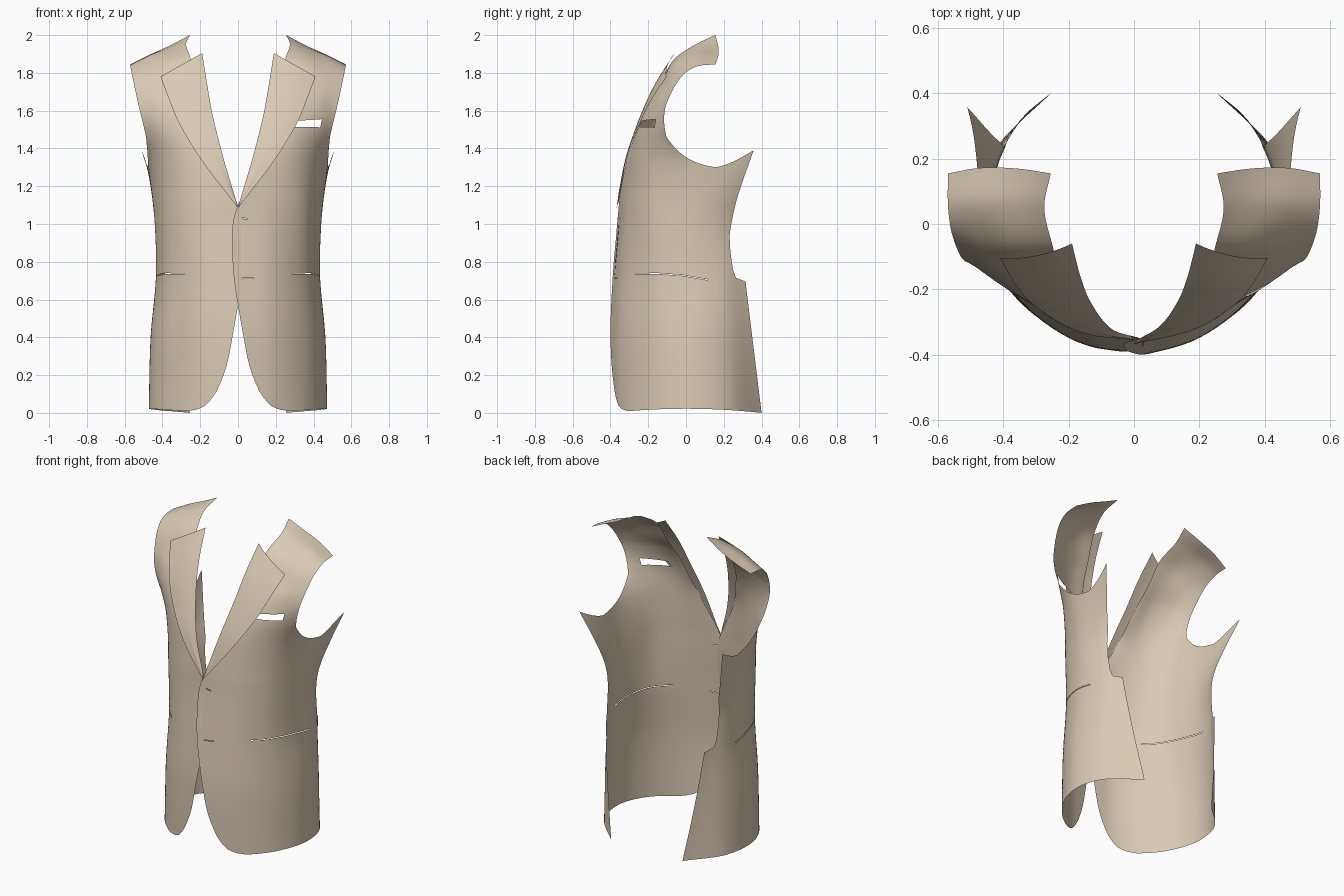
import bpy, bmesh
from mathutils import Vector
from mathutils.bvhtree import BVHTree

if "Cube" in bpy.data.objects:
    bpy.data.objects.remove(bpy.data.objects["Cube"])

cloth = bpy.data.materials.new("tan_cloth")
cloth.diffuse_color = (0.70, 0.595, 0.455, 1)
cloth.use_nodes = True
cloth.node_tree.nodes["Principled BSDF"].inputs["Base Color"].default_value = cloth.diffuse_color


def clamp(v):
    return max(0.0, min(1.0, v))


def curve(xs, ps, x):
    """Smooth curve through values ps placed at parameters xs."""
    n = len(xs)
    i = 0
    while i < n - 2 and x > xs[i + 1]:
        i += 1

    def slope(k):
        a, b = max(k - 1, 0), min(k + 1, n - 1)
        return (ps[b] - ps[a]) / (xs[b] - xs[a])
    h = xs[i + 1] - xs[i]
    t = (x - xs[i]) / h
    return (ps[i] * (2*t**3 - 3*t*t + 1) + slope(i) * (h * (t**3 - 2*t*t + t))
            + ps[i + 1] * (3*t*t - 2*t**3) + slope(i + 1) * (h * (t**3 - t*t)))


def linear(table, x):
    for (a, va), (b, vb) in zip(table, table[1:]):
        if x <= b:
            return va + (vb - va) * (x - a) / (b - a)
    return table[-1][1]


# Body cross-sections (x, y), from the front opening round to the back edge
BODY_Z = [0, .4, .72, 1.0, 1.2, 1.4]
BODY = [
    [(-.03, -.41), (.2, -.345), (.38, -.205), (.47, 0), (.43, .22), (.255, .40)],
    [(-.03, -.415), (.2, -.348), (.375, -.20), (.46, 0), (.43, .2), (.31, .36)],
    [(-.03, -.39), (.19, -.332), (.36, -.19), (.43, 0), (.42, .18), (.35, .32)],
    [(-.03, -.365), (.19, -.315), (.36, -.195), (.435, 0), (.43, .15), (.39, .27)],
    [(-.03, -.358), (.2, -.305), (.365, -.20), (.45, 0), (.465, .17), (.45, .30)],
    [(-.03, -.33), (.22, -.285), (.395, -.19), (.478, 0), (.495, .2), (.515, .37)]]
BODY = [[Vector(p) for p in row] for row in BODY]
U = [0, .2, .4, .6, .8, 1]

# Chest and shoulder rows, from neck edge to armhole
CHEST = [
    [(.13, -.308, 1.37), (.29, -.262, 1.365), (.408, -.16, 1.36), (.475, -.045, 1.35)],
    [(.155, -.277, 1.45), (.285, -.262, 1.45), (.405, -.19, 1.45), (.485, -.10, 1.45)],
    [(.20, -.222, 1.60), (.30, -.220, 1.60), (.42, -.178, 1.59), (.515, -.115, 1.58)],
    [(.23, -.138, 1.74), (.33, -.138, 1.73), (.44, -.113, 1.72), (.538, -.085, 1.68)],
    [(.25, -.065, 1.87), (.36, -.062, 1.85), (.46, -.045, 1.815), (.56, -.02, 1.785)],
    [(.275, .05, 1.95), (.37, .055, 1.92), (.47, .06, 1.885), (.57, .06, 1.835)],
    [(.255, .155, 2.0), (.36, .17, 1.945), (.47, .172, 1.895), (.57, .155, 1.845)]]
CHEST = [[Vector(p) for p in row] for row in CHEST]
CHEST_T = [1.15, 1.30, 1.36, 1.45, 1.6, 1.73, 1.86, 2.0, 2.12]

# Front edge x and back edge y by height
FRONT = [(0, .27), (.01, .225), (.03, .18), (.06, .15), (.12, .11), (.25, .06), (.4, .03),
         (.57, 0), (.7, -.02), (.85, -.03), (1.0, -.028), (1.1, 0), (1.3, .10)]
BACK = [(0, .40), (.695, .315), (.715, .265), (.75, .25), (.85, .235), (.95, .23),
        (1.1, .26), (1.3, .325)]
LEVELS = ([0, .01, .02, .035, .055, .08, .11, .15, .2] + [.25 + .055 * i for i in range(8)]
          + [.68, .695, .705, .715, .73] + [.76 + .045 * i for i in range(12)] + [1.3])
NA, NB = 26, 12


def body(u, z):
    return curve(BODY_Z, [curve(U, row, u) for row in BODY], z)


def solve(axis, target, z, lo, hi):
    for _ in range(22):
        mid = (lo + hi) / 2
        if body(mid, z)[axis] < target:
            lo = mid
        else:
            hi = mid
    return lo


def body_row(level):
    front = curve([a for a, _ in FRONT], [b for _, b in FRONT], level)
    u0 = solve(0, front, level, 0, .5)
    u1 = solve(1, .05, level, .4, 1)
    u2 = solve(1, linear(BACK, level), level, .4, 1)
    us = [u0 + (u1 - u0) * i / NA for i in range(NA)]
    us += [u1 + (u2 - u1) * i / NB for i in range(NB + 1)]
    row = []
    for u in us:
        y = body(u, level).y
        z = level + .09 * clamp((y - .15) / .175) ** 1.7 * clamp((level - 1) / .3) ** 2
        p = body(u, z)
        z += clamp(1 - level / .2) * .022 * max(0, 1 - (p.y / .4) ** 2)
        row.append(Vector((p.x, p.y, z)))
    return row


def add_grid(bm, rows, flip=False):
    vs = [[bm.verts.new(p) for p in r] for r in rows]
    for a, b in zip(vs, vs[1:]):
        for j in range(len(a) - 1):
            q = [a[j], a[j + 1], b[j + 1], b[j]]
            bm.faces.new(q[::-1] if flip else q)


def relax(bm, passes, inside, edge=lambda c: False):
    """Even out chosen verts; border verts slide only along the border."""
    for _ in range(passes):
        new = {}
        for v in bm.verts:
            rim = v.is_boundary
            if edge(v.co) if rim else inside(v.co):
                near = [e.other_vert(v).co for e in v.link_edges if e.is_boundary or not rim]
                new[v] = v.co.lerp(sum(near, Vector()) / len(near), .5)
        for v, co in new.items():
            v.co = co


def cut_slot(bm, axis, pts):
    """Cut a convex hole, given in (x, z) or (y, z), through the cloth."""
    lo = [min(p[k] for p in pts) - .002 for k in (0, 1)]
    hi = [max(p[k] for p in pts) + .002 for k in (0, 1)]
    mid = Vector((sum(p[0] for p in pts), sum(p[1] for p in pts))) / len(pts)

    def near(f):
        if axis == 0 and f.calc_center_median().y > 0:
            return False
        return all(min(v.co[c] for v in f.verts) < hi[k] and max(v.co[c] for v in f.verts) > lo[k]
                   for k, c in ((0, axis), (1, 2)))
    planes = []
    for a, b in zip(pts, pts[1:] + pts[:1]):
        n2 = Vector((b[1] - a[1], a[0] - b[0])).normalized()
        if n2.dot(mid - Vector(a)) > 0:
            n2 = -n2
        co, no = Vector((0, 0, a[1])), Vector((0, 0, n2.y))
        co[axis], no[axis] = a[0], n2.x
        planes.append((co, no))
        faces = [f for f in bm.faces if near(f)]
        geom = set(faces) | {e for f in faces for e in f.edges} | {v for f in faces for v in f.verts}
        bmesh.ops.bisect_plane(bm, geom=list(geom), dist=1e-5, plane_co=co, plane_no=no)
    dead = [f for f in bm.faces if near(f)
            and all((f.calc_center_median() - co).dot(no) < 0 for co, no in planes)]
    bmesh.ops.delete(bm, geom=dead, context='FACES')


def finish(bm, name, side):
    if side < 0:  # mirrored side tucks behind at the front overlap
        for v in bm.verts:
            v.co.y += .012 * clamp(1 - abs(v.co.x) / .12) * clamp((1.3 - v.co.z) / .15)
            v.co.x = -v.co.x
        bmesh.ops.reverse_faces(bm, faces=bm.faces[:])
    me = bpy.data.meshes.new(name)
    bm.to_mesh(me)
    bm.free()
    me.materials.append(cloth)
    for p in me.polygons:
        p.use_smooth = True
    bpy.context.collection.objects.link(bpy.data.objects.new(name, me))


lower = [body_row(z) for z in LEVELS]
below = body_row(1.15)
upper = [lower[-1][:NA + 1]]
for k in range(1, 37):
    t = 1.30 + .82 * k / 36
    row = []
    for j in range(NA + 1):
        col = [below[j], lower[-1][j]] + [curve([0, 1/3, 2/3, 1], r, j / NA) for r in CHEST]
        row.append(curve(CHEST_T, col, t))
    upper.append(row)

# Lapel: roll line and outer edge from top to break point
ROLL = [(.19, -.06, 1.905), (.165, -.158, 1.75), (.135, -.235, 1.58), (.08, -.312, 1.36), (0, -.36, 1.09)]
OUTER = [(.41, -.104, 1.78), (.365, -.182, 1.66), (.305, -.25, 1.52), (.18, -.325, 1.32), (0, -.368, 1.085)]
ROLL, OUTER = [[Vector(p) for p in e] for e in (ROLL, OUTER)]

for side, word in ((1, "left"), (-1, "right")):
    # Front panel with shoulder
    bm = bmesh.new()
    add_grid(bm, lower)
    add_grid(bm, upper)
    bmesh.ops.remove_doubles(bm, verts=bm.verts[:], dist=1e-5)
    relax(bm, 25, lambda c: 1.12 < c.z < 1.65,
          lambda c: c.x > .42 and c.y < .15 and 1.2 < c.z < 1.45)
    tree = BVHTree.FromBMesh(bm)
    # Hip pocket slit
    path = [(-.27, .734), (-.15, .736), (-.02, .726), (.115, .703)]
    for a, b in zip(path, path[1:]):
        cut_slot(bm, 1, [a, b, (b[0], b[1] + .004), (a[0], a[1] + .004)])
    if side > 0:
        # Breast pocket opening and buttonholes
        cut_slot(bm, 0, [(.27, 1.515), (.435, 1.512), (.445, 1.555), (.29, 1.545)])
        cut_slot(bm, 0, [(.02, 1.030), (.05, 1.024), (.05, 1.028), (.02, 1.034)])
        cut_slot(bm, 0, [(.02, .710), (.085, .712), (.085, .715), (.02, .713)])
    finish(bm, word + "_front_panel", side)

    # Lapel resting just in front of the panel
    bm = bmesh.new()
    rows = []
    for i in range(33):
        a, b = (curve([0, 1, 2, 3, 4], e, i / 8) for e in (ROLL, OUTER))
        row = []
        for j in range(13):
            s = j / 12
            p = a.lerp(b, s)
            p.y -= .06 * s * (1 - s) * (1 - i / 32)
            hit = tree.ray_cast(Vector((p.x, -1, p.z)), Vector((0, 1, 0)))[0]
            if hit and hit.y < .1:
                p.y = min(p.y, hit.y - .011)
            row.append(p)
        rows.append(row)
    add_grid(bm, rows, flip=True)
    relax(bm, 6, lambda c: True)
    finish(bm, word + "_lapel", side)
